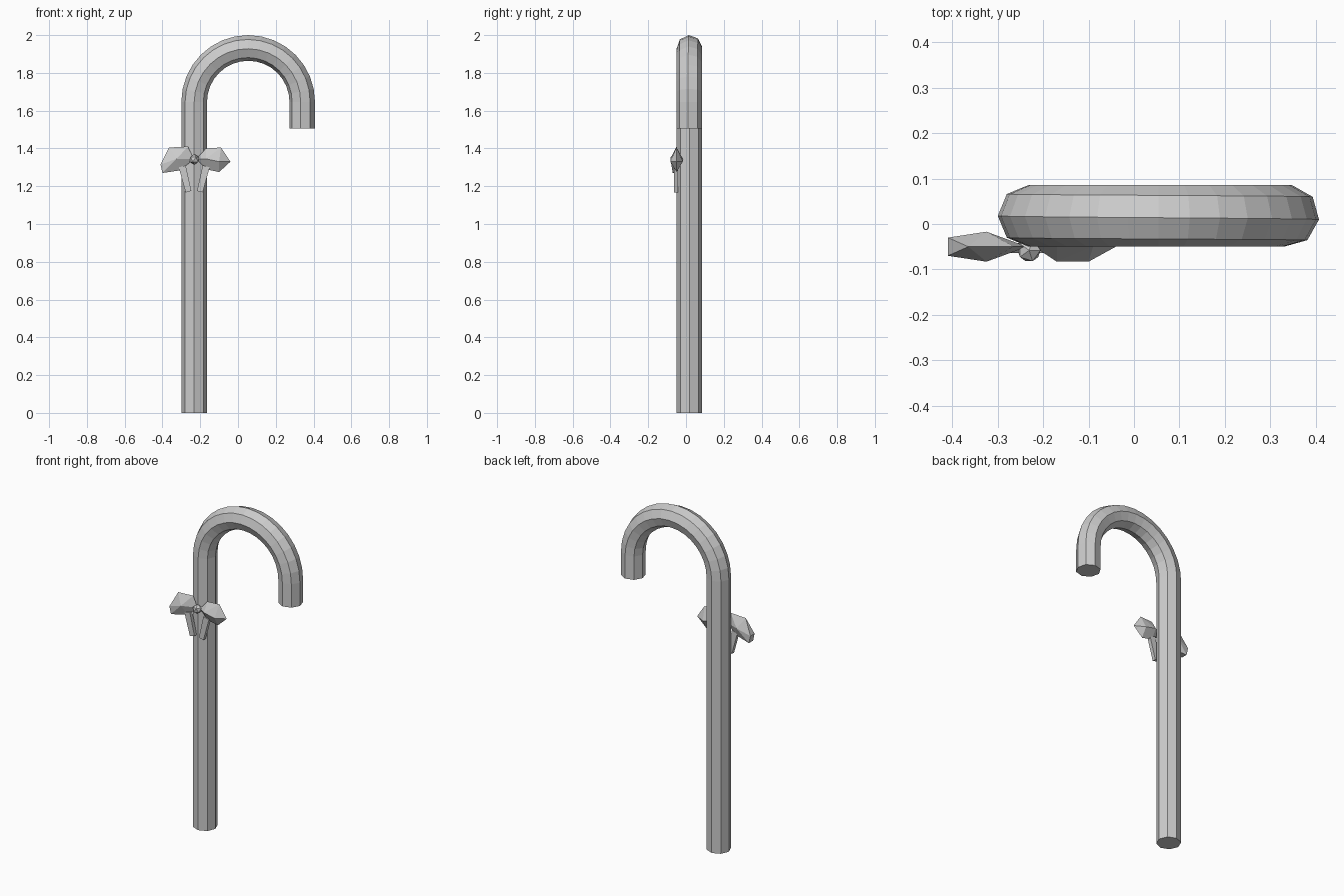
import bpy
import bmesh
from math import sin, cos, pi, radians
from mathutils import Vector

cube = bpy.data.objects.get("Cube")
if cube:
    bpy.data.objects.remove(cube, do_unlink=True)

# Single plain grey
grey = bpy.data.materials.new("plain_grey")
grey.use_nodes = True
grey.diffuse_color = (0.6, 0.6, 0.6, 1)
grey.node_tree.nodes["Principled BSDF"].inputs["Base Color"].default_value = (0.6, 0.6, 0.6, 1)


def finish(name, bm):
    bmesh.ops.recalc_face_normals(bm, faces=bm.faces[:])
    mesh = bpy.data.meshes.new(name)
    bm.to_mesh(mesh)
    bm.free()
    mesh.materials.append(grey)
    obj = bpy.data.objects.new(name, mesh)
    bpy.context.scene.collection.objects.link(obj)
    return obj


def hull(name, points):
    bm = bmesh.new()
    for p in points:
        bm.verts.new(p)
    bmesh.ops.convex_hull(bm, input=bm.verts[:])
    loose = [v for v in bm.verts if not v.link_faces]
    bmesh.ops.delete(bm, geom=loose, context='VERTS')
    return finish(name, bm)


# Cane: an octagon swept up the shaft, round the hook and down to its tip
SIDES, STEPS = 8, 16
TUBE, BEND = 0.068, 0.286
CX, CY, CZ, TIP = 0.054, 0.018, 1.646, 1.505
path = [(Vector((CX - BEND, CY, 0)), Vector((-1, 0, 0)), 0)]
for i in range(STEPS + 1):
    a = pi - pi * i / STEPS
    out = Vector((cos(a), 0, sin(a)))
    path.append((Vector((CX, CY, CZ)) + out * BEND, out, i / STEPS))
path.append((Vector((CX + BEND, CY, TIP)), Vector((1, 0, 0)), 1))

bm = bmesh.new()
rings = []
for centre, out, t in path:
    twist = -radians(7) * t
    ring = []
    for k in range(SIDES):
        a = 2 * pi * k / SIDES + twist
        ring.append(bm.verts.new(centre + TUBE * (out * cos(a) + Vector((0, sin(a), 0)))))
    rings.append(ring)
for r0, r1 in zip(rings, rings[1:]):
    for k in range(SIDES):
        n = (k + 1) % SIDES
        bm.faces.new((r0[k], r0[n], r1[n], r1[k]))
bm.faces.new(rings[0])
bm.faces.new(rings[-1])
finish("cane", bm)

# Bow loops: faceted pillows, thin at the rim and thick in the middle
BY = -0.05


def pillow(name, rim, middle, end):
    pts = [(x, BY, z) for x, z in rim]
    for s in (-1, 1):
        pts += [(x, BY + s * 0.033, z) for x, z in middle]
        pts += [(x, BY + s * 0.02, z) for x, z in end]
    return hull(name, pts)


pillow("bow_loop_right",
       [(-0.365, 1.405), (-0.265, 1.41), (-0.235, 1.345), (-0.30, 1.285)],
       [(-0.325, 1.345)],
       [(-0.41, 1.315), (-0.40, 1.27)])
pillow("bow_loop_left",
       [(-0.22, 1.345), (-0.17, 1.40), (-0.09, 1.405), (-0.04, 1.33),
        (-0.10, 1.275), (-0.17, 1.29)],
       [(-0.17, 1.345), (-0.10, 1.33)], [])

# Knot
bm = bmesh.new()
bmesh.ops.create_icosphere(bm, subdivisions=1, radius=0.028)
knot = finish("bow_knot", bm)
knot.location = (-0.231, -0.058, 1.342)

# Ribbon tails, leaning in towards each other at the bottom
for name, side in (("bow_tail_right", -1), ("bow_tail_left", 1)):
    outline = [(0.015, 1.175), (0.045, 1.167), (0.082, 1.30), (0.045, 1.31)]
    hull(name, [(-0.232 + side * dx, BY + dy, z)
                for dx, z in outline for dy in (-0.014, 0.008)])
